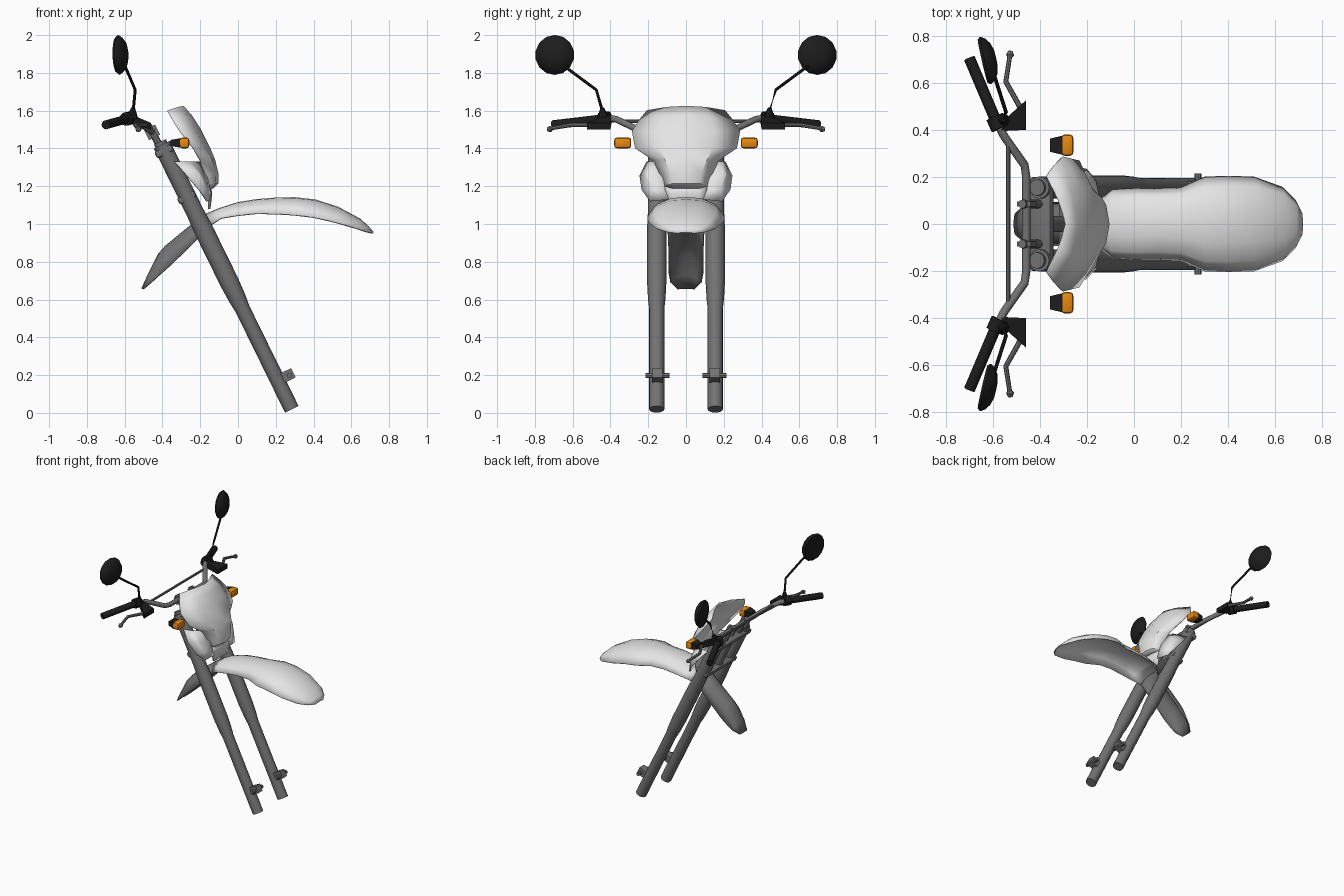
import bpy, bmesh, math
from mathutils import Vector, Matrix


def material(name, c):
    m = bpy.data.materials.new(name)
    m.diffuse_color = (*c, 1)
    return m


WHITE = material("white plastic", (0.78, 0.78, 0.78))
GREY = material("fork grey", (0.17, 0.17, 0.17))
BLACK = material("black rubber", (0.012, 0.012, 0.012))
ORANGE = material("indicator orange", (0.8, 0.25, 0.005))
TILT = -math.atan(0.491)


def smooth(ob, angle=35):
    bpy.ops.object.select_all(action='DESELECT')
    bpy.context.view_layer.objects.active = ob
    ob.select_set(True)
    bpy.ops.object.shade_smooth_by_angle(angle=math.radians(angle))


def from_bmesh(name, bm, mat, angle=35):
    bmesh.ops.recalc_face_normals(bm, faces=bm.faces)
    me = bpy.data.meshes.new(name)
    bm.to_mesh(me)
    bm.free()
    me.materials.append(mat)
    ob = bpy.data.objects.new(name, me)
    bpy.context.collection.objects.link(ob)
    smooth(ob, angle)
    return ob


def tube(name, pts, radii, mat, sides=12):
    """Round pipe swept through the points, one radius per point."""
    if not isinstance(radii, (list, tuple)):
        radii = [radii] * len(pts)
    pts = [Vector(p) for p in pts]
    bm = bmesh.new()
    rings = []
    for i, p in enumerate(pts):
        d = (pts[min(i + 1, len(pts) - 1)] - pts[max(i - 1, 0)]).normalized()
        ref = Vector((0, 1, 0)) if abs(d.y) < 0.3 else Vector((0, 0, 1))
        u = d.cross(ref).normalized()
        v = d.cross(u)
        rings.append([bm.verts.new(p + radii[i] * (u * math.cos(a) + v * math.sin(a)))
                      for a in (2 * math.pi * k / sides for k in range(sides))])
    for a, b in zip(rings, rings[1:]):
        for k in range(sides):
            n = (k + 1) % sides
            bm.faces.new((a[k], a[n], b[n], b[k]))
    bm.faces.new(rings[0])
    bm.faces.new(rings[-1])
    return from_bmesh(name, bm, mat)


def shell(name, rows, mat, thick=0.008, mirror=True):
    """Thin panel lofted through rows; each row runs from y = 0 outwards."""
    bm = bmesh.new()
    grid = []
    for r in rows:
        if mirror:
            r = [(x, -y, z) for x, y, z in reversed(r[1:])] + list(r)
        grid.append([bm.verts.new(p) for p in r])
    for a, b in zip(grid, grid[1:]):
        for k in range(len(a) - 1):
            bm.faces.new((a[k], a[k + 1], b[k + 1], b[k]))
    ob = from_bmesh(name, bm, mat)
    mod = ob.modifiers.new("thickness", 'SOLIDIFY')
    mod.thickness = thick
    mod.offset = 0
    return ob


def box(name, loc, size, mat, tilt=0.0, bevel=0.0):
    bm = bmesh.new()
    bmesh.ops.create_cube(bm, size=1)
    bmesh.ops.scale(bm, vec=size, verts=bm.verts)
    if bevel:
        bmesh.ops.bevel(bm, geom=bm.edges[:], offset=bevel, segments=2, affect='EDGES', profile=0.5)
    bm.transform(Matrix.Translation(loc) @ Matrix.Rotation(tilt, 4, 'Y'))
    return from_bmesh(name, bm, mat)


def hull(name, pts, mat):
    bm = bmesh.new()
    for p in pts:
        bm.verts.new(p)
    bmesh.ops.convex_hull(bm, input=bm.verts[:])
    return from_bmesh(name, bm, mat)


# Mudguard: crest x, crest z, edge x, edge z, half width
def guard(name, secs, mat):
    rows = []
    for xt, zt, xe, ze, w in secs:
        mix = lambda t: (xt + (xe - xt) * t, zt + (ze - zt) * t)
        rows.append([(mix(t)[0], f * w, mix(t)[1])
                     for f, t in ((0, 0), (0.38, 0.05), (0.78, 0.4), (1, 1))])
    shell(name, rows, mat)


guard("front_mudguard", [
    (-0.17, 1.05, -0.15, 0.99, 0.10), (-0.10, 1.08, -0.09, 1.03, 0.145),
    (0.0, 1.112, 0.0, 1.045, 0.15), (0.10, 1.128, 0.10, 1.055, 0.15),
    (0.20, 1.136, 0.20, 1.053, 0.155), (0.30, 1.138, 0.30, 1.047, 0.198),
    (0.41, 1.126, 0.40, 1.035, 0.202), (0.53, 1.087, 0.51, 1.01, 0.198),
    (0.645, 1.025, 0.63, 0.975, 0.155), (0.69, 0.985, 0.685, 0.957, 0.10),
    (0.715, 0.955, 0.712, 0.95, 0.045)], WHITE)
guard("rear_mudguard", [
    (-0.17, 1.05, -0.15, 0.99, 0.095), (-0.27, 0.975, -0.26, 0.875, 0.09),
    (-0.385, 0.88, -0.375, 0.765, 0.09), (-0.42, 0.84, -0.41, 0.735, 0.088),
    (-0.475, 0.73, -0.46, 0.69, 0.08), (-0.508, 0.657, -0.502, 0.655, 0.045)], GREY)

# Headlamp cowl
shell("headlamp_cowl", [
    [(-0.29, 0, 1.623), (-0.32, 0.10, 1.617), (-0.372, 0.205, 1.60)],
    [(-0.245, 0, 1.57), (-0.265, 0.125, 1.565), (-0.34, 0.25, 1.545)],
    [(-0.20, 0, 1.50), (-0.225, 0.15, 1.49), (-0.305, 0.285, 1.49)],
    [(-0.15, 0, 1.40), (-0.175, 0.14, 1.40), (-0.235, 0.268, 1.40)],
    [(-0.125, 0, 1.34), (-0.14, 0.11, 1.34), (-0.20, 0.17, 1.335)],
    [(-0.108, 0, 1.27), (-0.122, 0.08, 1.27), (-0.175, 0.135, 1.26)],
    [(-0.108, 0, 1.215), (-0.12, 0.07, 1.215), (-0.16, 0.115, 1.21)],
    [(-0.135, 0, 1.19), (-0.14, 0.06, 1.19), (-0.17, 0.105, 1.19)]], WHITE)

# Lower cowl: nose strip and two side wings
shell("cowl_nose", [
    [(-0.15, 0, 1.21), (-0.15, 0.07, 1.21), (-0.17, 0.12, 1.21)],
    [(-0.14, 0, 1.16), (-0.145, 0.07, 1.16), (-0.155, 0.11, 1.16)],
    [(-0.15, 0, 1.08), (-0.15, 0.07, 1.08), (-0.155, 0.09, 1.08)]], WHITE)
for s in (1, -1):
    side = "left" if s > 0 else "right"
    P = lambda x, y, z: (x, s * y, z)
    shell(side + "_cowl_wing", [
        [P(-0.20, 0.14, 1.33), P(-0.26, 0.19, 1.33), P(-0.335, 0.205, 1.33)],
        [P(-0.165, 0.12, 1.25), P(-0.20, 0.21, 1.26), P(-0.27, 0.243, 1.255)],
        [P(-0.15, 0.11, 1.18), P(-0.165, 0.18, 1.18), P(-0.205, 0.232, 1.18)],
        [P(-0.15, 0.09, 1.13), P(-0.155, 0.14, 1.125), P(-0.165, 0.19, 1.12)]], WHITE, mirror=False)

    # Fork leg, thick above and thin below
    leg = [(z, r) for z, r in ((0.019, 0.04), (0.55, 0.04), (0.60, 0.046), (0.69, 0.051),
                               (0.98, 0.051), (1.06, 0.047), (1.42, 0.047))]
    tube(side + "_fork_leg", [P(0.294 - 0.491 * z, 0.155, z) for z, r in leg],
         [r for z, r in leg], GREY, 16)
    tube(side + "_fork_cap", [P(-0.402, 0.155, 1.41), P(-0.413, 0.155, 1.435)], 0.035, GREY, 12)
    # Brake mount with cross pin
    box(side + "_brake_mount", P(0.262, 0.153, 0.197), (0.07, 0.055, 0.055), GREY, TILT)
    tube(side + "_mount_pin", [P(0.272, 0.088, 0.198), P(0.272, 0.215, 0.198)], 0.014, GREY, 8)

    # Handlebar risers
    tube(side + "_bar_riser", [P(-0.40, 0.085, 1.39), P(-0.475, 0.085, 1.52)], 0.019, GREY, 8)
    box(side + "_bar_clamp", P(-0.455, 0.085, 1.485), (0.065, 0.022, 0.06), GREY, TILT)

    # Grip, switch housing and lever
    tube(side + "_grip", [P(-0.575, 0.41, 1.56), P(-0.70, 0.705, 1.525)], 0.024, BLACK)
    tube(side + "_switch_housing", [P(-0.572, 0.405, 1.56), P(-0.594, 0.455, 1.556)], 0.036, BLACK)
    hull(side + "_lever_bracket", [P(x, y, z) for x, y, z in (
        (-0.46, 0.40, 1.50), (-0.46, 0.40, 1.535), (-0.46, 0.525, 1.50), (-0.46, 0.525, 1.535),
        (-0.565, 0.395, 1.53), (-0.565, 0.395, 1.575), (-0.555, 0.44, 1.53), (-0.555, 0.44, 1.575))], BLACK)
    tube(side + "_lever", [P(-0.475, 0.48, 1.525), P(-0.545, 0.605, 1.525), P(-0.527, 0.72, 1.505)],
         [0.012, 0.011, 0.01], GREY, 8)
    tube(side + "_lever_tip", [P(-0.528, 0.708, 1.505), P(-0.527, 0.718, 1.503), P(-0.525, 0.735, 1.50)],
         [0.01, 0.017, 0.01], GREY, 8)

    # Mirror stem and domed mirror
    tube(side + "_mirror_base", [P(-0.56, 0.44, 1.56), P(-0.555, 0.443, 1.615)], [0.032, 0.01], BLACK, 8)
    tube(side + "_mirror_stem", [P(-0.556, 0.44, 1.59), P(-0.544, 0.475, 1.71), P(-0.60, 0.65, 1.84)],
         0.008, BLACK, 8)
    c, d = Vector(P(-0.632, 0.695, 1.895)), Vector(P(0.97, 0.22, 0.03)).normalized()
    dome = ((-0.012, 0.095), (0, 0.106), (0.018, 0.095), (0.036, 0.07), (0.046, 0.035))
    tube(side + "_mirror", [c + d * h for h, r in dome], [r for h, r in dome], BLACK, 14)

    # Indicator lens and its tapered housing
    box(side + "_indicator_lens", P(-0.284, 0.335, 1.429), (0.052, 0.09, 0.056), ORANGE, 0, 0.014)
    hull(side + "_indicator_housing", [P(x, 0.335 + dy, 1.429 + dz) for x, hy, hz in
         ((-0.303, 0.041, 0.025), (-0.357, 0.028, 0.016))
         for dy in (hy, -hy) for dz in (hz, -hz)], BLACK)

# Triple clamps
for name, z, w in (("top_fork_clamp", 1.385, 0.40), ("lower_fork_clamp", 1.14, 0.38)):
    box(name, (0.294 - 0.491 * z - 0.005, 0, z), (0.10, w, 0.04), GREY, TILT, 0.012)
tube("steering_stem", [(-0.27, 0, 1.13), (-0.39, 0, 1.39)], 0.035, GREY)

# Handlebar and brace
half = [(-0.458, 0.0, 1.49), (-0.458, 0.20, 1.49), (-0.465, 0.25, 1.497),
        (-0.55, 0.37, 1.555), (-0.59, 0.445, 1.56)]
tube("handlebar", [(x, -y, z) for x, y, z in reversed(half[1:])] + half, 0.018, GREY)
tube("handlebar_brace", [(-0.535, -0.345, 1.545), (-0.535, 0.345, 1.545)], 0.009, GREY, 8)
